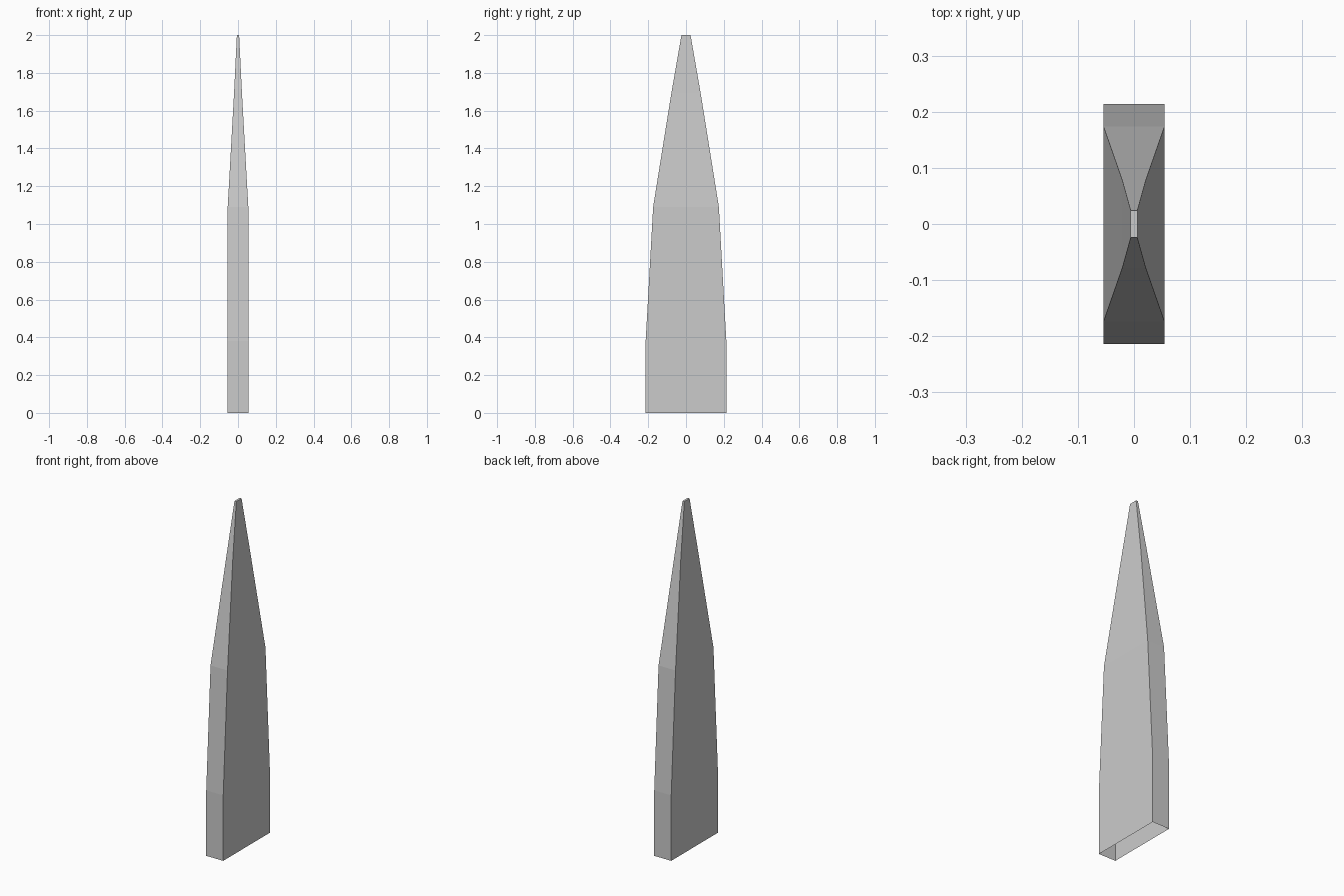
import bpy, bmesh

if "Cube" in bpy.data.objects:
    bpy.data.objects.remove(bpy.data.objects["Cube"])

# Cross-sections from base to tip: height, half thickness (x), half width (y)
SECTIONS = [
    (0.0, 0.0545, 0.2135),
    (0.38, 0.0545, 0.2135),
    (1.09, 0.0545, 0.174),
    (1.69, 0.021, 0.078),
    (2.0, 0.006, 0.024),
]

bm = bmesh.new()
rings = [
    [bm.verts.new((sx * hx, sy * hy, z))
     for sx, sy in ((-1, -1), (1, -1), (1, 1), (-1, 1))]
    for z, hx, hy in SECTIONS
]

# Four tapering sides
for low, high in zip(rings, rings[1:]):
    for i in range(4):
        j = (i + 1) % 4
        bm.faces.new((low[i], low[j], high[j], high[i]))

# Flat tip cap; the base stays open
bm.faces.new(rings[-1])

mesh = bpy.data.meshes.new("tapered_spike")
bm.to_mesh(mesh)
bm.free()
spike = bpy.data.objects.new("tapered_spike", mesh)
bpy.context.collection.objects.link(spike)
